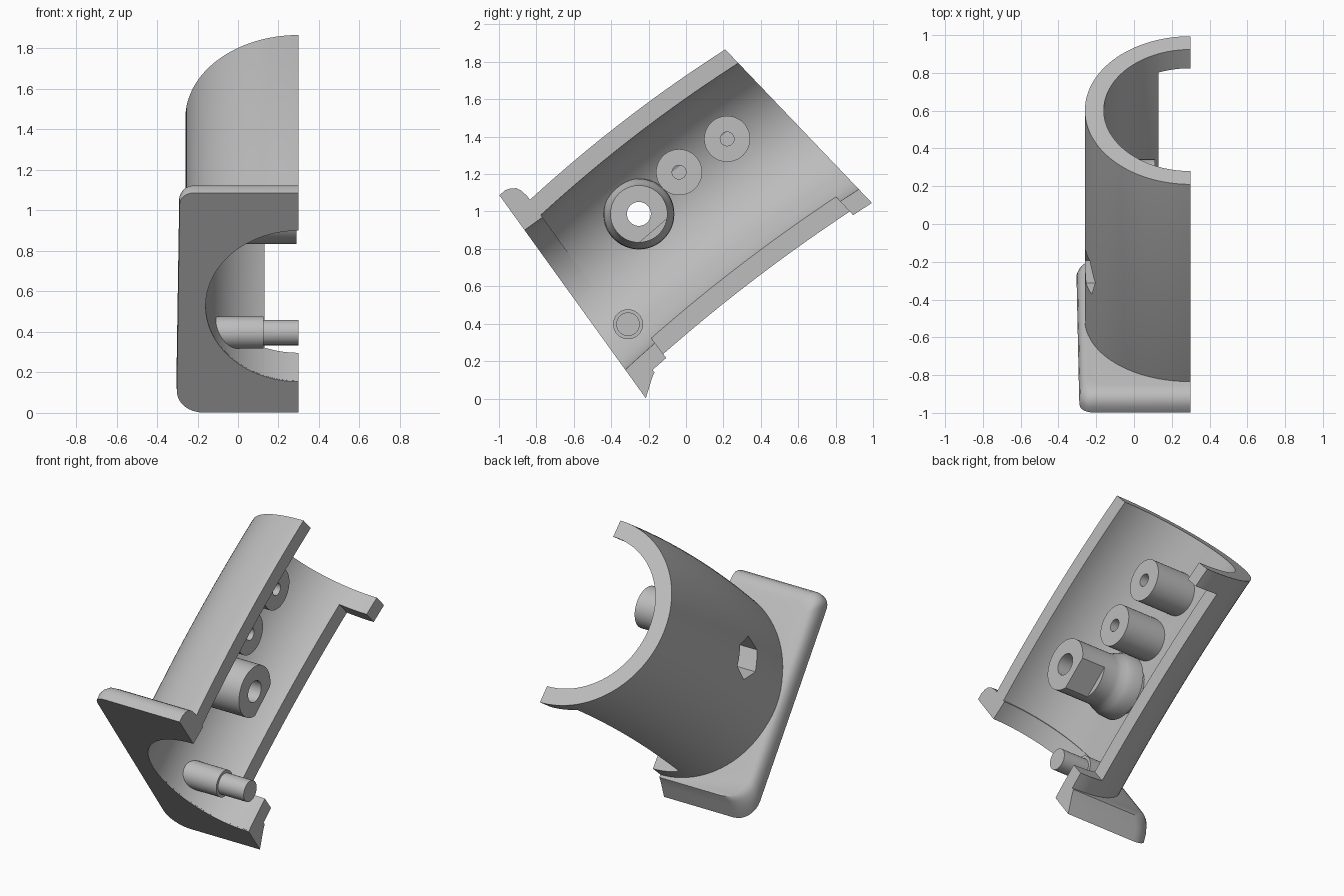
import bpy, bmesh
from math import sin, cos, pi, asin, radians
from mathutils import Vector

if "Cube" in bpy.data.objects:
    bpy.data.objects.remove(bpy.data.objects["Cube"])

grey = bpy.data.materials.new("plain_grey")
grey.use_nodes = True
COL = (0.51, 0.51, 0.51, 1)
grey.diffuse_color = COL
grey.node_tree.nodes["Principled BSDF"].inputs["Base Color"].default_value = COL

OPEN_X, SLOT_X = 0.30, 0.13          # open side plane, slot edge
R_OUT, R_IN = 0.56, 0.46
START, END = Vector((0, -0.594, 0.527)), Vector((0, 0.602, 1.456))
UP_START, UP_END = Vector((0, -0.585, 0.811)), Vector((0, -0.70, 0.733))
BOW = Vector((0, -0.614, 0.789)) * 0.034
NORMAL = Vector((0, 0.811, 0.585))   # into the tube from the front plane


def finish(name, bm, smooth=True):
    bmesh.ops.recalc_face_normals(bm, faces=bm.faces)
    mesh = bpy.data.meshes.new(name)
    bm.to_mesh(mesh)
    bm.free()
    mesh.materials.append(grey)
    ob = bpy.data.objects.new(name, mesh)
    bpy.context.collection.objects.link(ob)
    if smooth:
        smooth_object(ob)
    return ob


def smooth_object(ob):
    bpy.ops.object.select_all(action="DESELECT")
    ob.select_set(True)
    bpy.context.view_layer.objects.active = ob
    bpy.ops.object.shade_smooth_by_angle(angle=radians(32))


def loft(name, rings, closed=False):
    """Skin equal rings; cap the ends, or join last to first when closed."""
    bm = bmesh.new()
    loops = [[bm.verts.new(p) for p in ring] for ring in rings]
    pairs = list(zip(loops, loops[1:]))
    if closed:
        pairs.append((loops[-1], loops[0]))
    else:
        bm.faces.new(loops[0])
        bm.faces.new(loops[-1])
    for a, b in pairs:
        for i in range(len(a)):
            j = (i + 1) % len(a)
            bm.faces.new((a[i], a[j], b[j], b[i]))
    return finish(name, bm)


def tube_point(t, x, v):
    base = START.lerp(END, t) + BOW * 4 * t * (1 - t)
    up = UP_START.lerp(UP_END, t)
    return base + up * v + Vector((x, 0, 0))


def wall_profile(tab, steps):
    """Section of the wall: the big part, or the strip that makes the tabs."""
    pts = []
    for r in (R_OUT, R_IN):
        cut = pi - asin((OPEN_X - SLOT_X) / r)
        lo, hi = (cut, pi) if tab else (0, cut)
        arc = [lo + (hi - lo) * i / steps for i in range(steps + 1)]
        if r == R_IN:
            arc.reverse()
        pts += [(OPEN_X - r * sin(a), r * cos(a)) for a in arc]
    return pts


def sweep(name, t0, t1, tab, steps, cuts):
    prof = wall_profile(tab, steps)
    ts = [t0 + (t1 - t0) * i / cuts for i in range(cuts + 1)]
    return loft(name, [[tube_point(t, x, v) for x, v in prof] for t in ts])


def lathe(name, y, z, profile, sides=48, closed=False):
    """Turned part along x from (x, radius) pairs."""
    rings = [[(x, y + r * cos(2 * pi * i / sides), z + r * sin(2 * pi * i / sides))
              for i in range(sides)] for x, r in profile]
    return loft(name, rings, closed)


def cut(ob, cutter):
    mod = ob.modifiers.new("cut", "BOOLEAN")
    mod.operation, mod.solver, mod.object = "DIFFERENCE", "EXACT", cutter
    bpy.ops.object.select_all(action="DESELECT")
    ob.select_set(True)
    bpy.context.view_layer.objects.active = ob
    bpy.ops.object.modifier_apply(modifier=mod.name)
    smooth_object(ob)


# Curved half tube with tabs at both ends of the lower slot
shell = sweep("shell_wall", 0.004, 1, False, 56, 24)
sweep("front_tab", 0.004, 0.135, True, 8, 4)
sweep("rear_tab", 0.925, 1, True, 8, 3)

# Front flange: rounded half plate with a half round opening
TOP, BOTTOM, LEFT_TOP, LEFT_BOTTOM = 0.69, -0.648, -0.288, -0.302


def flange_ring(depth, inset, taper):
    pts = []
    low, high = BOTTOM + taper, TOP - inset
    pts.append((OPEN_X, high))
    for r, side, level, sign, a0 in ((0.07, LEFT_TOP, high, 1, pi / 2),
                                     (0.13, LEFT_BOTTOM, low, -1, pi)):
        r = max(r, 0.03)
        for i in range(9):
            a = a0 + i * pi / 16
            pts.append((side + inset * 0.6 + r + r * cos(a), level - sign * r + r * sin(a)))
    pts.append((OPEN_X, low))
    for i in range(49):
        a = pi - pi * i / 48
        pts.append((OPEN_X - R_IN * sin(a), R_IN * cos(a)))
    return [START + UP_START * v + NORMAL * depth + Vector((x, 0, 0)) for x, v in pts]


loft("front_flange", [flange_ring(*k) for k in (
    (0, 0, 0), (0.04, -0.004, 0.03), (0.07, 0.005, 0.053),
    (0.095, 0.022, 0.071), (0.11, 0.05, 0.08), (0.118, 0.09, 0.085))])

# Two screw bosses with blind holes
for label, y, z in (("upper", 0.22, 1.388), ("middle", -0.037, 1.21)):
    lathe(label + "_screw_boss", y, z,
          [(-0.165, 0.123), (0.11, 0.123), (0.11, 0.037), (-0.12, 0.037)])

# Large boss with a through hole, a flared foot and a flat on its lower side
BY, BZ = -0.252, 0.987
boss = lathe("bolt_boss", BY, BZ,
             [(-0.158, 0.153), (-0.125, 0.153), (-0.12, 0.19), (-0.06, 0.187),
              (-0.02, 0.172), (0.01, 0.158), (0.04, 0.153), (0.29, 0.153),
              (0.29, 0.064), (-0.158, 0.064)], closed=True)

# Cutters: nut pocket through the wall, and the flat on the boss
nut = lathe("nut_cutter", BY, BZ, [(-0.5, 0.12), (-0.07, 0.12)], sides=6)
across = Vector((0, 0.76, 0.65))
down = Vector((0, 0.65, -0.76))
corner = Vector((0, BY, BZ)) + down * 0.118
flat = loft("flat_cutter", [[corner + across * s * 0.3 + down * d + Vector((x, 0, 0))
                             for s, d in ((-1, 0), (1, 0), (1, 0.2), (-1, 0.2))]
                            for x in (SLOT_X, 0.5)])
cut(shell, nut)
cut(boss, nut)
cut(boss, flat)
for helper in (nut, flat):
    bpy.data.objects.remove(helper)

# Stepped locating pin
lathe("locating_pin", -0.31, 0.397,
      [(-0.12, 0.08), (0.125, 0.08), (0.125, 0.063), (0.30, 0.063)])
